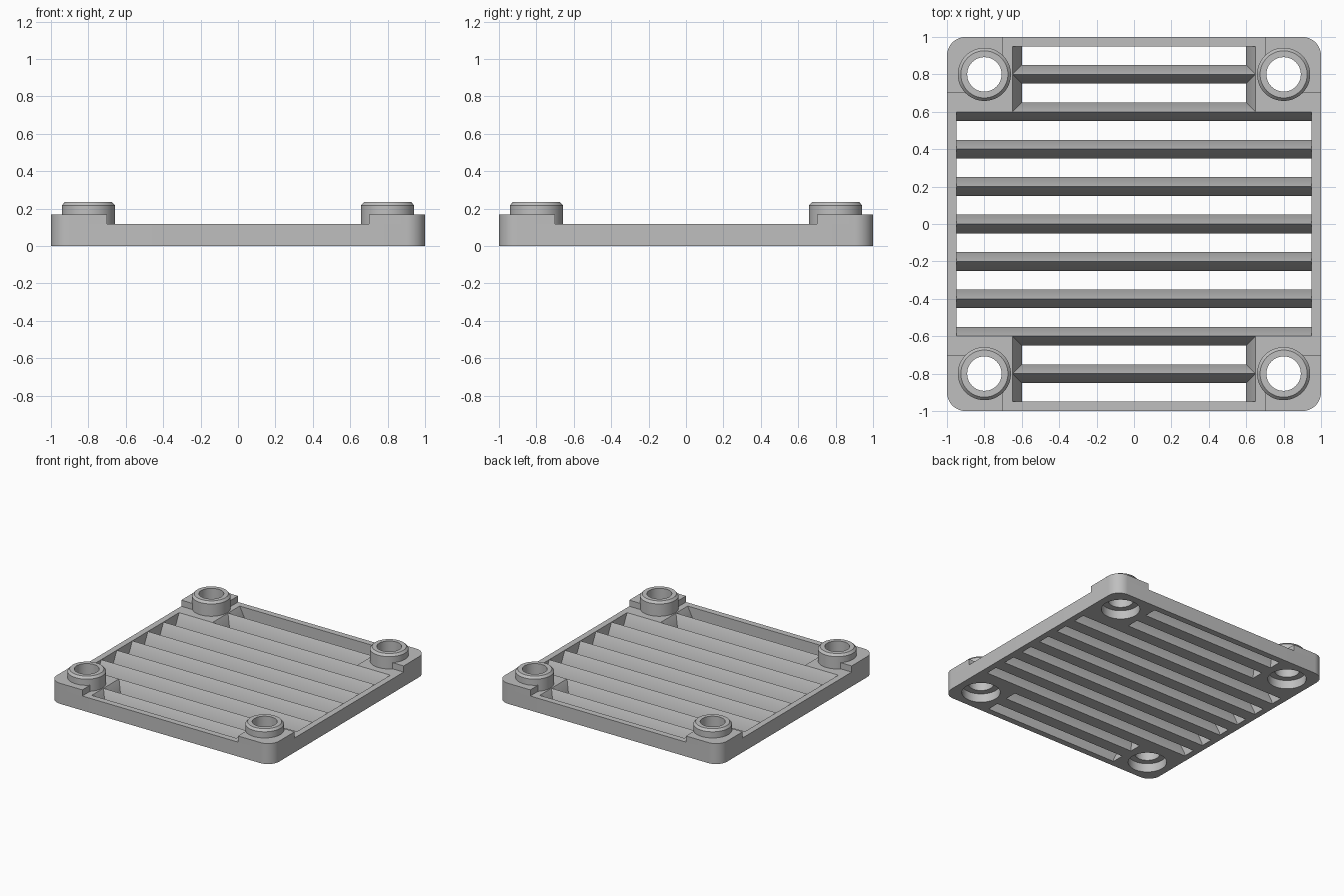
import bpy, bmesh
from math import sin, cos, pi, radians
from mathutils import Vector, Matrix

cube = bpy.data.objects.get("Cube")
if cube:
    bpy.data.objects.remove(cube, do_unlink=True)

DECK, PAD, TOP = 0.117, 0.167, 0.235      # heights of the three levels
LIP, HALF = 0.017, 0.05                   # bar foot height and half width
HOLE, SOCKET, CENTRE = 0.092, 0.142, 0.8  # corner bores
CORNERS = [(sx, sy) for sx in (-1, 1) for sy in (-1, 1)]

grey = bpy.data.materials.new("light_grey")
grey.use_nodes = True
colour = (0.52, 0.52, 0.52, 1)
grey.diffuse_color = colour
grey.node_tree.nodes["Principled BSDF"].inputs["Base Color"].default_value = colour


def finish(name, bm):
    """Clean a bmesh and turn it into a shaded object."""
    bmesh.ops.remove_doubles(bm, verts=bm.verts, dist=1e-5)
    bmesh.ops.recalc_face_normals(bm, faces=bm.faces)
    mesh = bpy.data.meshes.new(name)
    bm.to_mesh(mesh)
    bm.free()
    mesh.materials.append(grey)
    ob = bpy.data.objects.new(name, mesh)
    bpy.context.collection.objects.link(ob)
    bpy.ops.object.select_all(action="DESELECT")
    ob.select_set(True)
    bpy.context.view_layer.objects.active = ob
    bpy.ops.object.shade_smooth_by_angle(angle=radians(30))
    return ob


def arc(cx, cy, r, start, sweep, n):
    return [(cx + r * cos(start + sweep * i / n), cy + r * sin(start + sweep * i / n))
            for i in range(n + 1)]


def circle(sx, sy, r):
    return arc(sx * CENTRE, sy * CENTRE, r, 0, 2 * pi, 48)[:-1]


def slab(name, loops, z0, z1):
    """Extrude an outline with holes between two heights."""
    curve = bpy.data.curves.new(name, "CURVE")
    curve.dimensions = "2D"
    curve.fill_mode = "BOTH"
    curve.extrude = (z1 - z0) / 2
    for loop in loops:
        spline = curve.splines.new("POLY")
        spline.points.add(len(loop) - 1)
        for p, (x, y) in zip(spline.points, loop):
            p.co = (x, y, 0, 1)
        spline.use_cyclic_u = True
    temp = bpy.data.objects.new(name + "_outline", curve)
    bpy.context.collection.objects.link(temp)
    bpy.context.view_layer.update()
    mesh = bpy.data.meshes.new_from_object(
        temp.evaluated_get(bpy.context.evaluated_depsgraph_get()))
    bm = bmesh.new()
    bm.from_mesh(mesh)
    bpy.data.objects.remove(temp, do_unlink=True)
    bpy.data.curves.remove(curve)
    bpy.data.meshes.remove(mesh)
    bmesh.ops.translate(bm, verts=bm.verts, vec=(0, 0, (z0 + z1) / 2))
    return finish(name, bm)


def prism(name, profile, start, length, direction, across):
    """Sweep an (across, z) profile along a straight line."""
    bm = bmesh.new()
    face = bm.faces.new([bm.verts.new(Vector(start) + Vector(across) * a + Vector((0, 0, z)))
                         for a, z in profile])
    new = bmesh.ops.extrude_face_region(bm, geom=[face])["geom"]
    bmesh.ops.translate(bm, vec=Vector(direction) * length,
                        verts=[v for v in new if isinstance(v, bmesh.types.BMVert)])
    return finish(name, bm)


# Frame: rounded square with a cross-shaped opening and four sockets
outline = []
for k, (sx, sy) in enumerate([(1, 1), (-1, 1), (-1, -1), (1, -1)]):
    outline += arc(sx * 0.9, sy * 0.9, 0.1, k * pi / 2, pi / 2, 12)
X, x, Y, y = 0.95, 0.65, 0.95, 0.6
opening = [(X, -y), (X, y), (x, y), (x, Y), (-x, Y), (-x, y),
           (-X, y), (-X, -y), (-x, -y), (-x, -Y), (x, -Y), (x, -y)]
slab("frame", [outline, opening] + [circle(sx, sy, SOCKET) for sx, sy in CORNERS], 0, DECK)

# Raised corner pads
for sx, sy in CORNERS:
    shape = [(0.7, 0.7), (1, 0.7)] + arc(0.9, 0.9, 0.1, 0, pi / 2, 12) + [(0.7, 1)]
    slab("corner_pad", [[(sx * a, sy * b) for a, b in shape],
                        circle(sx, sy, HOLE + 0.003)], DECK, PAD)

# Chamfered hollow bosses over the sockets
for sx, sy in CORNERS:
    bm = bmesh.new()
    ring = [(HOLE, 0.07), (HOLE, TOP), (SOCKET - 0.016, TOP),
            (SOCKET, TOP - 0.018), (SOCKET, 0.07)]
    verts = [bm.verts.new((r, 0, z)) for r, z in ring]
    edges = [bm.edges.new((verts[i], verts[i - 1])) for i in range(len(verts))]
    bmesh.ops.spin(bm, geom=verts + edges, cent=(0, 0, 0), axis=(0, 0, 1),
                   angle=2 * pi, steps=48)
    bmesh.ops.transform(bm, verts=bm.verts,
                        matrix=Matrix.Translation((sx * CENTRE, sy * CENTRE, 0)))
    finish("boss", bm)

# Ridged grille bars, shorter next to the corners
bar = [(-HALF, 0), (HALF, 0), (HALF, LIP), (0, DECK), (-HALF, LIP)]
for i in range(-4, 5):
    reach = x if abs(i) == 4 else X
    prism("grille_bar", bar, (-reach, i * 0.2, 0), 2 * reach, (1, 0, 0), (0, 1, 0))

# Sloped ends of the short slots
half_bar = [(0, 0), (HALF, 0), (HALF, LIP), (0, DECK)]
for sx, sy in CORNERS:
    prism("slot_end", half_bar, (sx * x, sy * y, 0), Y - y, (0, sy, 0), (-sx, 0, 0))
